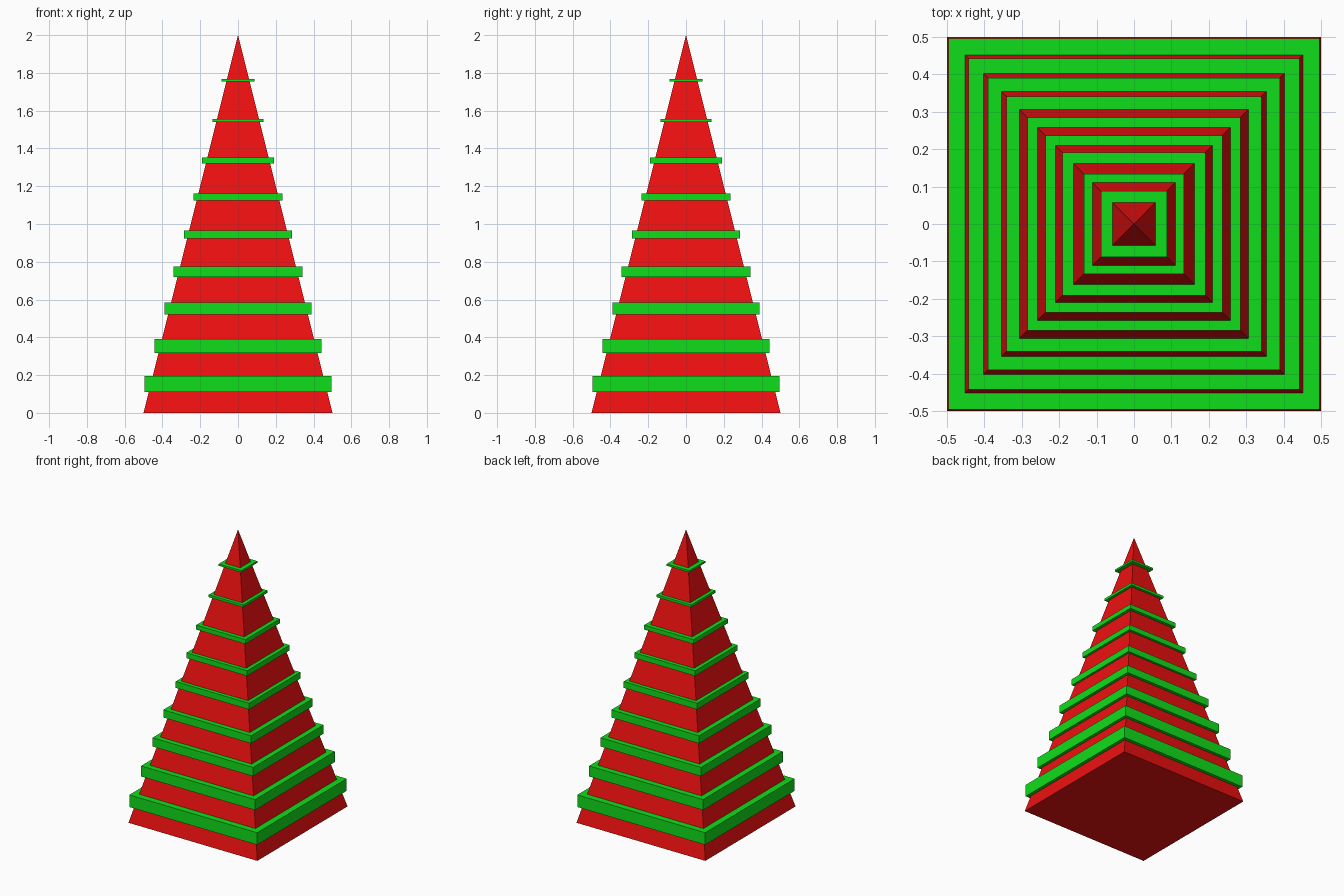
import bpy, math

if "Cube" in bpy.data.objects:
    bpy.data.objects.remove(bpy.data.objects["Cube"])


def material(name, color):
    m = bpy.data.materials.new(name)
    m.diffuse_color = color
    m.use_nodes = True
    m.node_tree.nodes["Principled BSDF"].inputs["Base Color"].default_value = m.diffuse_color
    return m


red = material("red", (0.85, 0.005, 0.005, 1))
green = material("green", (0.005, 0.73, 0.01, 1))

# Square pyramid body
bpy.ops.mesh.primitive_cone_add(vertices=4, radius1=0.5 * math.sqrt(2), radius2=0,
                                depth=2, location=(0, 0, 1),
                                rotation=(0, 0, math.pi / 4))
body = bpy.context.object
body.name = "pyramid_body"
bpy.ops.object.transform_apply(location=False, rotation=True, scale=True)
body.data.materials.append(red)

# Square bands: (bottom z, top z, half width)
bands = [
    (0.110, 0.195, 0.496),
    (0.318, 0.392, 0.442),
    (0.522, 0.584, 0.390),
    (0.720, 0.774, 0.341),
    (0.922, 0.966, 0.285),
    (1.125, 1.162, 0.236),
    (1.320, 1.351, 0.191),
    (1.540, 1.557, 0.134),
    (1.755, 1.768, 0.088),
]
for i, (z0, z1, half) in enumerate(bands, 1):
    bpy.ops.mesh.primitive_cube_add(size=1, location=(0, 0, (z0 + z1) / 2))
    band = bpy.context.object
    band.name = f"band_{i}"
    band.scale = (2 * half, 2 * half, z1 - z0)
    bpy.ops.object.transform_apply(location=False, rotation=False, scale=True)
    band.data.materials.append(green)
